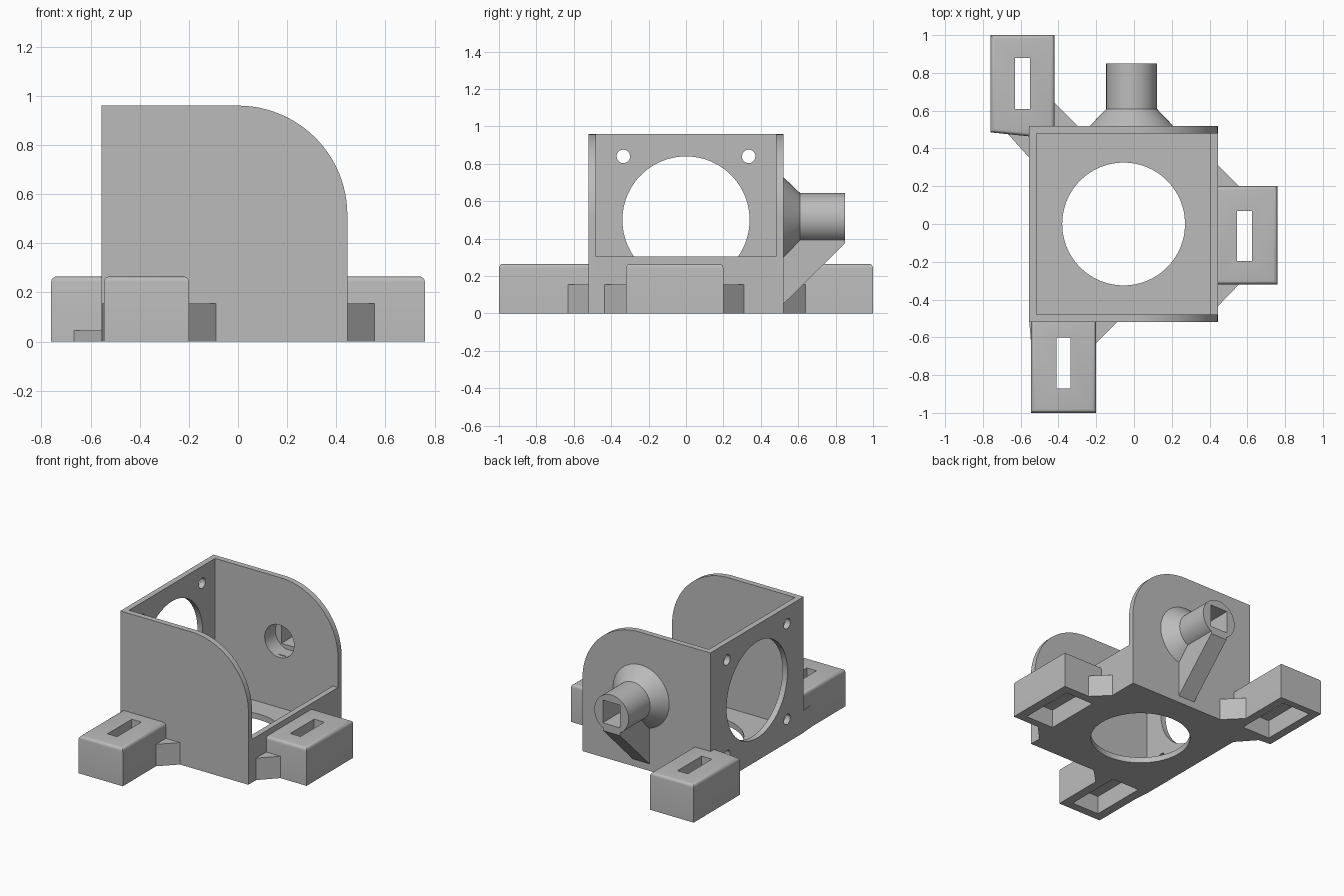
import bpy, bmesh, math

cube = bpy.data.objects.get("Cube")
if cube:
    bpy.data.objects.remove(cube, do_unlink=True)

grey = bpy.data.materials.new("plain_grey")
grey.use_nodes = True
COLOUR = (0.5, 0.5, 0.5, 1)
grey.diffuse_color = COLOUR
grey.node_tree.nodes["Principled BSDF"].inputs["Base Color"].default_value = COLOUR


def finish(name, bm):
    bmesh.ops.recalc_face_normals(bm, faces=bm.faces)
    mesh = bpy.data.meshes.new(name)
    bm.to_mesh(mesh)
    bm.free()
    mesh.materials.append(grey)
    obj = bpy.data.objects.new(name, mesh)
    bpy.context.collection.objects.link(obj)
    return obj


def place(axis, u, v, h):
    return {"x": (h, u, v), "y": (u, h, v), "z": (u, v, h)}[axis]


def loft(name, axis, rings):
    """Join outlines (points, height) of equal length along an axis and cap the ends."""
    bm = bmesh.new()
    loops = [[bm.verts.new(place(axis, u, v, h)) for u, v in pts] for pts, h in rings]
    n = len(loops[0])
    for a, b in zip(loops, loops[1:]):
        for i in range(n):
            j = (i + 1) % n
            bm.faces.new((a[i], a[j], b[j], b[i]))
    bm.faces.new(loops[0])
    bm.faces.new(loops[-1])
    return finish(name, bm)


def prism(name, axis, pts, a, b):
    return loft(name, axis, [(pts, a), (pts, b)])


def circle(u, v, r, n=64):
    return [(u + r * math.cos(math.tau * i / n), v + r * math.sin(math.tau * i / n)) for i in range(n)]


def rect(u0, u1, v0, v1):
    return [(u0, v0), (u1, v0), (u1, v1), (u0, v1)]


def activate(obj):
    bpy.ops.object.select_all(action="DESELECT")
    bpy.context.view_layer.objects.active = obj
    obj.select_set(True)


def cut(obj, *cutters):
    activate(obj)
    for c in cutters:
        c.hide_render = True
        mod = obj.modifiers.new("cut", "BOOLEAN")
        mod.operation = "DIFFERENCE"
        mod.solver = "EXACT"
        mod.object = c
        bpy.ops.object.modifier_apply(modifier=mod.name)
        bpy.data.objects.remove(c, do_unlink=True)


def smooth(obj):
    activate(obj)
    bpy.ops.object.shade_smooth_by_angle(angle=math.radians(25))


# Housing: side outline with one rounded upper corner, hollowed out
L, R, TOP, W = -0.555, 0.445, 0.96, 0.52
arc = [(R * math.sin(t), TOP - R + R * math.cos(t))
       for t in (math.pi / 2 * i / 24 for i in range(25))]
housing = prism("housing", "y", [(L, 0), (L, TOP)] + arc + [(R, 0)], -W, W)
cavity = [(L + 0.04, 0.04), (R - 0.04, 0.04), (R - 0.04, 0.305), (0.6, 0.305), (0.6, 1.2), (L + 0.04, 1.2)]
cut(housing, prism("cavity", "y", cavity, -0.48, 0.48))

# Openings in the floor and the tall end wall
cut(housing, prism("floor_opening", "z", circle(-0.055, 0, 0.325, 96), -0.1, 0.1),
    prism("wall_opening", "x", circle(0, 0.5, 0.34, 96), -0.7, -0.48))
for y in (-0.335, 0.335):
    for z in (0.165, 0.84):
        cut(housing, prism("screw_hole", "x", circle(y, z, 0.036, 32), -0.7, -0.48))

# Spout on the back wall, with a round bore leading to a square one
CX, CZ = -0.013, 0.51
spout = loft("spout", "y", [(circle(CX, CZ, r), y)
                            for r, y in ((0.22, 0.5), (0.22, 0.52), (0.134, 0.61), (0.134, 0.85))])
rib = prism("spout_rib", "x", [(0.51, 0.04), (0.85, 0.375), (0.85, 0.4), (0.51, 0.4)], CX - 0.065, CX + 0.065)


def bore():
    return prism("bore", "y", circle(CX, CZ, 0.115), 0.4, 0.6)


cut(housing, bore())
cut(spout, bore(), prism("square_bore", "y", rect(CX - 0.068, CX + 0.068, CZ - 0.08, CZ + 0.08), 0.55, 0.9))


# Mounting feet: softened top edges, long slot, recess underneath
def foot(name, outline, slot):
    obj = prism(name, "z", outline, 0, 0.265)
    bm = bmesh.new()
    bm.from_mesh(obj.data)
    edges = [e for e in bm.edges if all(v.co.z > 0.2 for v in e.verts)]
    bmesh.ops.bevel(bm, geom=edges, offset=0.022, segments=4, profile=0.5, affect="EDGES")
    bm.to_mesh(obj.data)
    bm.free()
    x0, x1, y0, y1 = slot
    m = 0.07
    cut(obj, prism("recess", "z", rect(x0 - m, x1 + m, y0 - m, y1 + m), -0.1, 0.13),
        prism("slot", "z", rect(*slot), -0.1, 0.4))
    smooth(obj)


foot("front_foot", rect(-0.545, -0.2, -1, -0.5), (-0.41, -0.335, -0.87, -0.6))
foot("left_foot", rect(0.425, 0.76, -0.32, 0.2), (0.545, 0.625, -0.195, 0.07))
foot("back_foot", [(-0.76, 0.485), (-0.545, 0.463), (-0.54, 0.5), (-0.42, 0.5), (-0.42, 1), (-0.76, 1)],
     (-0.63, -0.55, 0.61, 0.88))

# Corner gussets between feet and housing: corner, then the two leg ends
gussets = [
    ("front_gusset", (-0.21, -0.51), (-0.21, -0.64), (-0.08, -0.51), 0.155),
    ("front_edge_gusset", (-0.53, -0.51), (-0.545, -0.63), (-0.555, -0.51), 0.155),
    ("left_gusset_back", (0.435, 0.19), (0.435, 0.32), (0.565, 0.19), 0.155),
    ("left_gusset_front", (0.435, -0.31), (0.435, -0.445), (0.565, -0.31), 0.155),
    ("back_gusset", (-0.43, 0.51), (-0.43, 0.65), (-0.29, 0.51), 0.155),
    ("back_low_gusset", (-0.545, 0.485), (-0.545, 0.34), (-0.675, 0.485), 0.045),
]
for name, corner, a, b, height in gussets:
    prism(name, "z", [corner, a, b], 0, height)

for obj in (housing, spout):
    smooth(obj)
